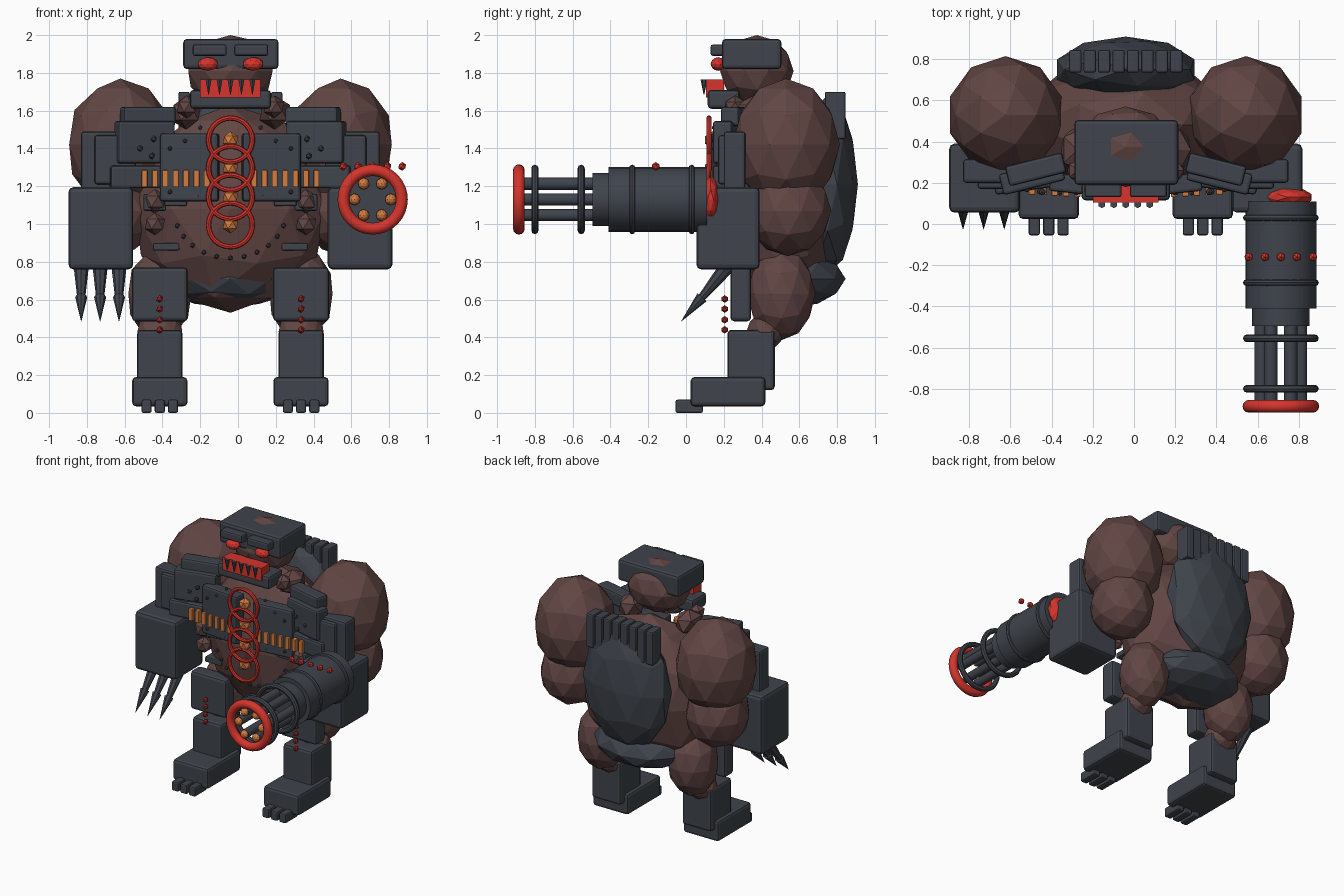
import bpy, bmesh, math
from mathutils import Vector, Matrix, Euler

if "Cube" in bpy.data.objects:
    bpy.data.objects.remove(bpy.data.objects["Cube"])

CX = -0.04  # body symmetry plane


def material(name, rgb):
    m = bpy.data.materials.new(name)
    m.diffuse_color = (*rgb, 1)
    m.use_nodes = True
    m.node_tree.nodes["Principled BSDF"].inputs["Base Color"].default_value = m.diffuse_color
    return m


SLATE = material("slate_armour", (0.050, 0.058, 0.072))
BROWN = material("brown_hide", (0.120, 0.061, 0.057))
RED = material("bright_red", (0.66, 0.035, 0.025))
ORANGE = material("orange_brass", (0.66, 0.20, 0.05))
BEAD = material("deep_red", (0.42, 0.025, 0.025))


def finish(bm, name, mat, matrix, smooth=False):
    bmesh.ops.transform(bm, matrix=matrix, verts=bm.verts)
    bmesh.ops.recalc_face_normals(bm, faces=bm.faces)
    me = bpy.data.meshes.new(name)
    bm.to_mesh(me)
    bm.free()
    me.materials.append(mat)
    ob = bpy.data.objects.new(name, me)
    bpy.context.collection.objects.link(ob)
    if smooth:
        for o in bpy.context.selected_objects:
            o.select_set(False)
        ob.select_set(True)
        bpy.context.view_layer.objects.active = ob
        bpy.ops.object.shade_smooth_by_angle(angle=math.radians(35))
    return ob


def box(name, x, y, z, mat=SLATE, yaw=0, bevel=0.015):
    """Bevelled box from (min, max) ranges, turned about its own centre."""
    lo, hi = Vector((x[0], y[0], z[0])), Vector((x[1], y[1], z[1]))
    bm = bmesh.new()
    bmesh.ops.create_cube(bm, size=1, matrix=Matrix.Diagonal((*(hi - lo), 1)))
    if bevel:
        bmesh.ops.bevel(bm, geom=bm.edges[:], offset=bevel, segments=2, profile=0.5, affect='EDGES')
    return finish(bm, name, mat, Matrix.Translation((lo + hi) / 2) @ Matrix.Rotation(math.radians(yaw), 4, 'Z'))


def ball(name, c, r, mat=BROWN, sub=2, rot=(0, 0, 0)):
    r = (r, r, r) if isinstance(r, (int, float)) else r
    bm = bmesh.new()
    bmesh.ops.create_icosphere(bm, subdivisions=sub, radius=1)
    return finish(bm, name, mat, Matrix.LocRotScale(Vector(c), Euler(rot), Vector(r)))


def rod(name, a, b, r1, r2, mat=SLATE, n=24, smooth=True):
    """Cylinder or cone from a to b."""
    a, b = Vector(a), Vector(b)
    bm = bmesh.new()
    bmesh.ops.create_cone(bm, cap_ends=True, segments=n, radius1=r1, radius2=r2, depth=(b - a).length)
    return finish(bm, name, mat, Matrix.Translation((a + b) / 2) @ (b - a).to_track_quat('Z', 'Y').to_matrix().to_4x4(), smooth)


def ring(name, c, R, r, mat, n=32, m=8):
    """Torus facing the front."""
    bm = bmesh.new()
    vs = [[bm.verts.new(((R + r * math.cos(q)) * math.cos(p), r * math.sin(q), (R + r * math.cos(q)) * math.sin(p)))
           for q in (math.tau * j / m for j in range(m))] for p in (math.tau * i / n for i in range(n))]
    for i in range(n):
        for j in range(m):
            i2, j2 = (i + 1) % n, (j + 1) % m
            bm.faces.new((vs[i][j], vs[i2][j], vs[i2][j2], vs[i][j2]))
    return finish(bm, name, mat, Matrix.Translation(c), True)


# Torso, pelvis and back shell
ball("torso", (CX, 0.48, 1.08), (0.53, 0.32, 0.55))
ball("pelvis", (CX, 0.55, 0.71), (0.37, 0.295, 0.155), SLATE)
ball("back_shell", (CX, 0.75, 1.21), (0.35, 0.16, 0.47), SLATE)
for i in range(8):
    x = CX + (i - 3.5) * 0.07
    box("back_fin", (x - 0.03, x + 0.03), (0.735, 0.845), (1.45, 1.70), bevel=0.01)

# Head, helmet and jaw
ball("head", (CX, 0.375, 1.81), (0.235, 0.195, 0.19))
box("helmet", (CX - 0.25, CX + 0.255), (0.19, 0.505), (1.82, 1.98), bevel=0.02)
box("jaw", (CX - 0.215, CX + 0.215), (0.115, 0.285), (1.61, 1.71), bevel=0.02)
box("mouth", (CX - 0.16, CX + 0.16), (0.105, 0.2), (1.67, 1.765), RED, bevel=0)
for i in range(5):
    x = CX + (i - 2) * 0.058
    rod("tooth", (x, 0.095, 1.765), (x, 0.095, 1.685), 0.018, 0.002, n=6, smooth=False)

# Left and right parts of head, chest and legs
for s in (-1, 1):
    def span(a, b):
        return tuple(sorted((CX + s * a, CX + s * b)))
    side = "left" if s < 0 else "right"
    box(side + "_brow", span(0.02, 0.20), (0.13, 0.22), (1.89, 1.95), bevel=0.012)
    ball(side + "_eye", (CX + s * 0.12, 0.17, 1.847), (0.055, 0.04, 0.036), RED)
    ball(side + "_neck_muscle", (CX + s * 0.235, 0.36, 1.59), (0.09, 0.12, 0.09), sub=1)
    ball(side + "_neck_front", (CX + s * 0.23, 0.26, 1.62), 0.06, sub=1)

    # Shoulder, upper arm and forearm
    ball(side + "_shoulder", (CX + s * 0.583, 0.53, 1.42), (0.285, 0.285, 0.35))
    ball(side + "_upper_arm", (CX + s * 0.60, 0.54, 1.07), (0.22, 0.23, 0.24))
    box(side + "_forearm", span(0.515, 0.857), (0.055, 0.39), (0.76, 1.195), bevel=0.025)

    # Layered shoulder armour
    box(side + "_outer_plate", span(0.56, 0.79), (0.20, 0.315), (1.18, 1.49))
    box(side + "_middle_plate", span(0.50, 0.72), (0.17, 0.25), (1.21, 1.47))
    box(side + "_shoulder_plate", span(0.30, 0.61), (0.175, 0.28), (1.32, 1.545), yaw=-s * 14)
    box(side + "_collar_plate", span(0.295, 0.58), (0.215, 0.315), (1.52, 1.62), yaw=-s * 14)
    box(side + "_under_plate", span(0.36, 0.64), (0.16, 0.25), (1.19, 1.31), yaw=-s * 8)
    for dx, z in ((0.405, 1.45), (0.415, 1.36), (0.48, 1.40), (0.56, 1.44)):
        ball(side + "_plate_rivet", (CX + s * dx, 0.155 + (dx - 0.4) * 0.2, z), 0.018, SLATE, 1)

    # Chest plate, cartridge belt and belly plates
    box(side + "_chest_plate", span(0.06, 0.37), (0.145, 0.235), (1.12, 1.48), yaw=s * 6)
    for i in range(7):
        x = CX + s * (0.125 + i * 0.055)
        y = 0.125 + i * 0.003
        box(side + "_cartridge", (x - 0.015, x + 0.015), (y, y + 0.05), (1.195, 1.285), ORANGE, bevel=0.004)
    for z, r in ((1.12, 0.065), (1.0, 0.06)):
        ball(side + "_rib_lump", (CX + s * 0.40, 0.23, z), r, sub=1)
    box(side + "_rib_plate", span(0.34, 0.46), (0.2, 0.28), (1.07, 1.16), bevel=0.01)
    box(side + "_chest_strap", span(0.23, 0.35), (0.18, 0.25), (1.095, 1.13), bevel=0.008)
    box(side + "_waist_plate", span(0.27, 0.41), (0.25, 0.34), (0.86, 0.90), bevel=0.008)
    for i in range(6):
        t = math.radians(20 + i * 14)
        dx, z = 0.30 * math.cos(t), 1.08 - 0.26 * math.sin(t)
        y = 0.48 - 0.32 * math.sqrt(1 - (dx / 0.53) ** 2 - ((z - 1.08) / 0.55) ** 2)
        ball(side + "_belly_rivet", (CX + s * dx, y, z), 0.014, SLATE, 1)
    for dx, z in ((0.15, 1.44), (0.16, 1.51), (0.32, 1.40), (0.24, 1.44), (0.17, 1.15), (0.32, 1.17)):
        ball(side + "_chest_rivet", (CX + s * dx, 0.15, z), 0.013, SLATE, 1)

    # Leg, foot and toes
    L = 0.374
    ball(side + "_thigh", (CX + s * L, 0.505, 0.63), (0.175, 0.18, 0.245))
    ball(side + "_calf", (CX + s * L, 0.42, 0.43), (0.125, 0.10, 0.10))
    box(side + "_thigh_plate", span(L - 0.148, L + 0.148), (0.235, 0.345), (0.485, 0.77), bevel=0.02)
    box(side + "_shin", span(L - 0.12, L + 0.12), (0.22, 0.47), (0.12, 0.44), bevel=0.02)
    box(side + "_foot", span(L - 0.146, L + 0.146), (0.025, 0.42), (0.035, 0.19), bevel=0.02)
    for d in (-0.07, 0, 0.07):
        box(side + "_toe", span(L + d - 0.027, L + d + 0.027), (-0.055, 0.09), (0, 0.07), bevel=0.01)
    for z in (0.603, 0.55, 0.493, 0.44):
        ball(side + "_knee_bead", (CX + s * L, 0.205, z), 0.02, BEAD, 1)

# Chest rings with brass centres
for z in (1.445, 1.295, 1.143, 0.995):
    ring("chest_ring", (CX, 0.122, z), 0.116, 0.014, RED)
    ball("ring_stud", (CX, 0.14, z), 0.045, ORANGE, 1)

# Claws of the left arm
for x in (-0.83, -0.73, -0.63):
    rod("claw_shaft", (x, 0.23, 0.79), (x, 0.075, 0.60), 0.042, 0.02, n=8, smooth=False)
    rod("claw_tip", (x, 0.085, 0.612), (x, -0.025, 0.485), 0.032, 0.001, n=8, smooth=False)

# Rotary gun on the right arm
GX, GZ = 0.713, 1.13


def gun_rod(name, y1, y2, r):
    rod(name, (GX, y1, GZ), (GX, y2, GZ), r, r)


gun_rod("gun_body", 0.11, -0.41, 0.172)
gun_rod("gun_collar", -0.40, -0.495, 0.14)
for y in (0.03, -0.285):
    ring("gun_band", (GX, y, GZ), 0.168, 0.016, SLATE)
for y in (-0.555, -0.80):
    ring("barrel_brace", (GX, y, GZ), 0.165, 0.019, SLATE)
ring("muzzle_ring", (GX, -0.885, GZ), 0.155, 0.031, RED, m=12)
ball("gun_rear_cap", (GX + 0.035, 0.13, GZ), (0.12, 0.05, 0.12), RED)
for i in range(6):
    a = math.tau * i / 6
    x, z = GX + 0.096 * math.cos(a), GZ + 0.096 * math.sin(a)
    rod("gun_barrel", (x, -0.49, z), (x, -0.87, z), 0.032, 0.032, n=12)
    ball("barrel_tip", (x, -0.87, z), 0.03, ORANGE)
for i in range(5):
    ball("gun_bead", (GX + (i - 2) * 0.078, -0.16, 1.305), 0.023, RED, 1)
